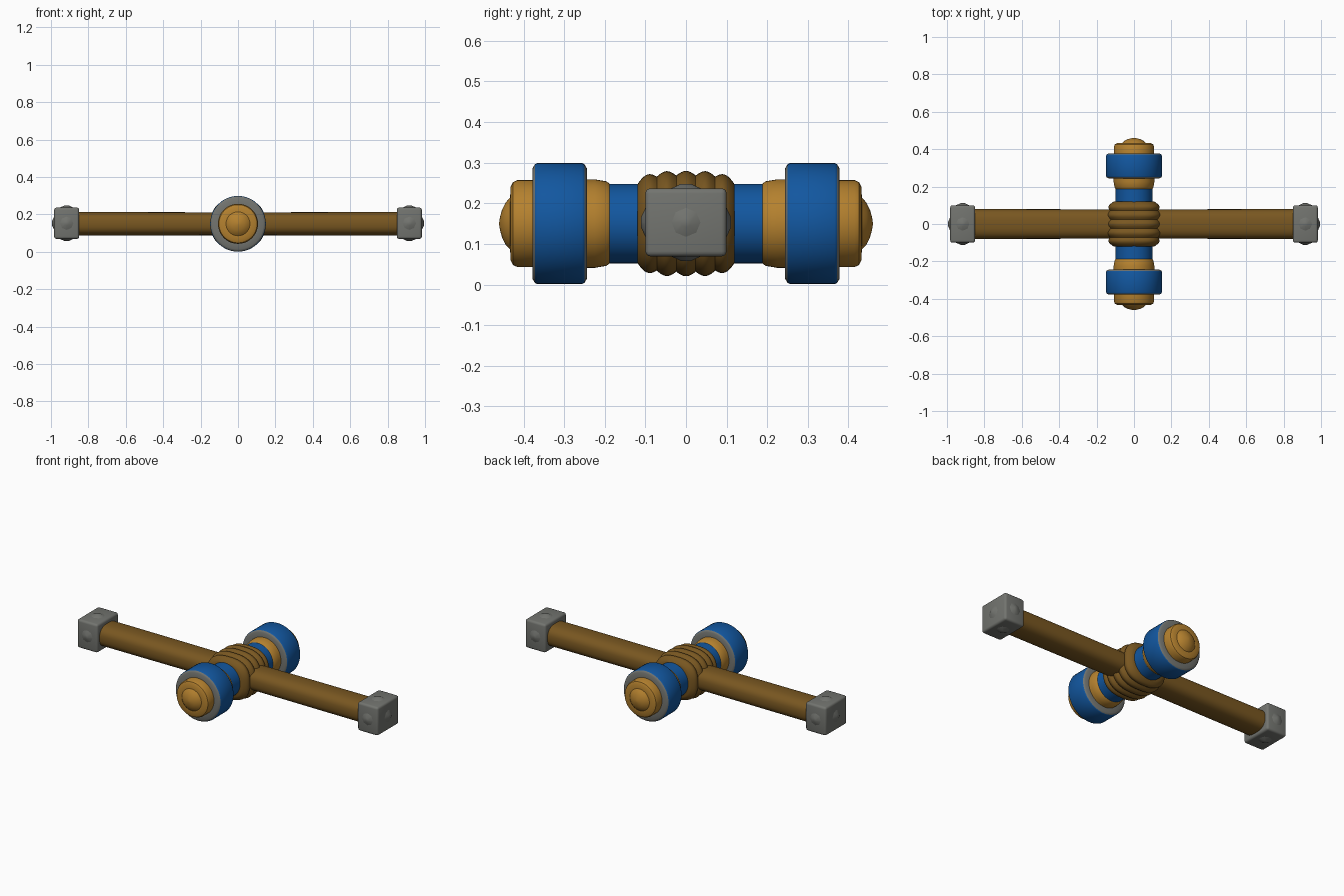
import bpy, bmesh, math
from mathutils import Matrix, Vector

if "Cube" in bpy.data.objects:
    bpy.data.objects.remove(bpy.data.objects["Cube"])

ZC = 0.15  # height of both axes


def material(name, rgb):
    m = bpy.data.materials.new(name)
    m.diffuse_color = (*rgb, 1)
    m.use_nodes = True
    m.node_tree.nodes["Principled BSDF"].inputs["Base Color"].default_value = m.diffuse_color
    return m


BROWN = material("brown wood", (0.19, 0.095, 0.015))
GOLD = material("gold", (0.46, 0.22, 0.028))
BLUE = material("blue", (0.006, 0.095, 0.35))
GRAY = material("gray steel", (0.17, 0.175, 0.16))


def finish(name, bm, mats, angle=35):
    bmesh.ops.recalc_face_normals(bm, faces=bm.faces)
    me = bpy.data.meshes.new(name)
    bm.to_mesh(me)
    bm.free()
    for m in mats:
        me.materials.append(m)
    ob = bpy.data.objects.new(name, me)
    bpy.context.collection.objects.link(ob)
    bpy.ops.object.select_all(action='DESELECT')
    ob.select_set(True)
    bpy.context.view_layer.objects.active = ob
    bpy.ops.object.shade_smooth_by_angle(angle=math.radians(angle))
    return ob


def loft(name, profile, mats, axis='Y', su=1, sv=1, power=2, n=48, rule=None):
    """Sweep (position, radius) pairs along an axis with a superellipse section."""
    bm = bmesh.new()
    rings = []
    for p, r in profile:
        ring = []
        for i in range(n):
            a = 2 * math.pi * i / n
            c, s = math.cos(a), math.sin(a)
            u = math.copysign(abs(c) ** (2 / power), c) * r * su
            v = math.copysign(abs(s) ** (2 / power), s) * r * sv + ZC
            ring.append(bm.verts.new((u, p, v) if axis == 'Y' else (p, u, v)))
        rings.append(ring)
    for k, (a, b) in enumerate(zip(rings, rings[1:])):
        for i in range(n):
            j = (i + 1) % n
            f = bm.faces.new((a[i], a[j], b[j], b[i]))
            if rule:
                f.material_index = rule(k)
    for ring in (rings[0], rings[-1]):
        bm.faces.new(ring)
    return finish(name, bm, mats)


# long wooden beam
loft("wooden_beam", [(-0.9, 1), (-0.5, 0.99), (0, 0.97), (0.5, 0.99), (0.9, 1)], [BROWN],
     axis='X', su=0.08, sv=0.063, power=2.6, n=32)

# rope binding: five bulging turns around the cross shaft
rope = []
for i in range(41):
    y = -0.12 + 0.24 * i / 40
    t = abs(y) / 0.12
    bulge = abs(math.sin(math.pi * 5 * i / 40))
    rope.append((y, 0.905 - 0.17 * t ** 4 + 0.085 * bulge))
loft("rope_binding", rope, [BROWN], su=0.147, sv=0.131, power=2.6)

# blue cross shaft
loft("cross_shaft", [(-0.3, 0.098), (0.3, 0.098)], [BLUE])

for side, tag in ((-1, "front"), (1, "back")):
    def along(pts):
        return [(side * y, r) for y, r in pts]

    # gold collar inside the hammer ring
    loft(tag + "_collar", along([(0.188, 0.098), (0.196, 0.104), (0.225, 0.109),
                                 (0.26, 0.109)]), [GOLD])
    # blue ring with gray chamfers and faces
    loft(tag + "_ring", along([(0.246, 0.1), (0.244, 0.136), (0.25, 0.146), (0.256, 0.149),
                               (0.366, 0.149), (0.372, 0.146), (0.378, 0.136), (0.376, 0.1)]),
         [BLUE, GRAY], rule=lambda k: 0 if 2 <= k <= 4 else 1)
    # gold end cap with a domed button
    loft(tag + "_end_cap", along([(0.36, 0.107), (0.415, 0.107), (0.426, 0.102), (0.432, 0.09),
                                  (0.433, 0.064), (0.444, 0.052), (0.453, 0.034),
                                  (0.458, 0.016), (0.46, 0.003)]), [GOLD])

for side, tag in ((-1, "left"), (1, "right")):
    # gray steel block with rounded edges
    bm = bmesh.new()
    centre = Vector((side * 0.916, 0, ZC + 0.003))
    half = Vector((0.067, 0.1, 0.084))
    bmesh.ops.create_cube(bm, size=2, matrix=Matrix.Translation(centre)
                          @ Matrix.Diagonal((*half, 1)))
    bmesh.ops.bevel(bm, geom=bm.edges[:], offset=0.013, segments=3, profile=0.5,
                    affect='EDGES')
    # low pyramid studs on the five outer faces
    for d in ((side, 0, 0), (0, 1, 0), (0, -1, 0), (0, 0, 1), (0, 0, -1)):
        d = Vector(d)
        reach = abs(d.dot(half))
        rot = d.to_track_quat('Z', 'Y').to_matrix().to_4x4()
        bmesh.ops.create_cone(bm, cap_ends=True, segments=8, radius1=0.042, radius2=0.012,
                              depth=0.014,
                              matrix=Matrix.Translation(centre + d * (reach + 0.004)) @ rot)
    finish(tag + "_steel_cap", bm, [GRAY])
